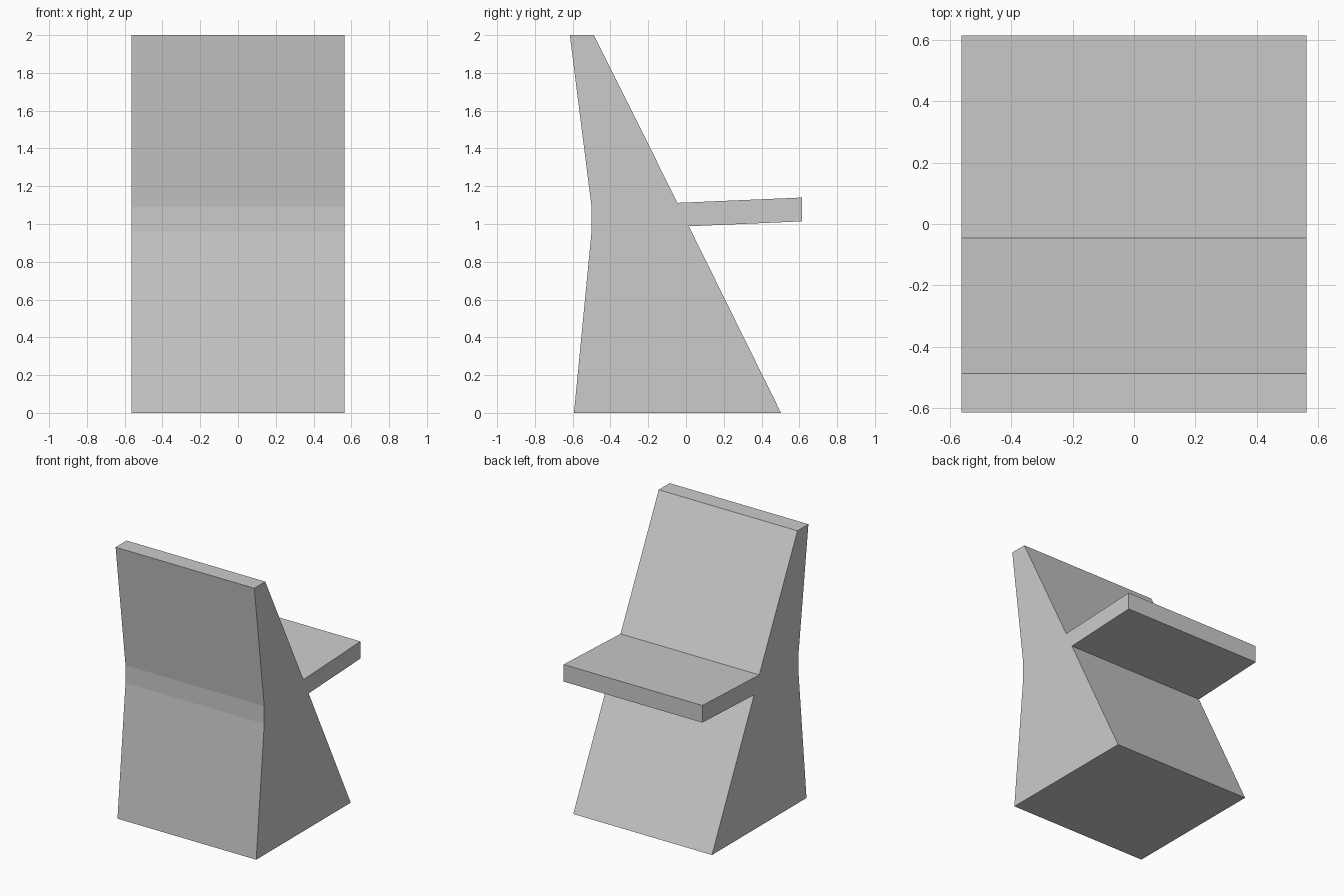
import bpy
import bmesh

cube = bpy.data.objects.get("Cube")
if cube:
    bpy.data.objects.remove(cube, do_unlink=True)

HALF_WIDTH = 0.563

# One plain grey for the whole chair
grey = bpy.data.materials.new("light grey")
grey.use_nodes = True
colour = (0.6, 0.6, 0.6, 1)
grey.diffuse_color = colour
grey.node_tree.nodes["Principled BSDF"].inputs["Base Color"].default_value = colour

# Side profile (y, z): base, seat slab, backrest and creased rear
profile = [
    (-0.593, 0), (0.503, 0),            # foot
    (0.015, 0.988), (0.615, 1.014),     # underside of seat
    (0.615, 1.14), (-0.045, 1.112),     # top of seat
    (-0.488, 2), (-0.615, 2),           # backrest top
    (-0.5, 1.09), (-0.5, 0.96),         # flat band at the rear
]

# Extrude the profile across the width
bm = bmesh.new()
side = bm.faces.new([bm.verts.new((-HALF_WIDTH, y, z)) for y, z in profile])
result = bmesh.ops.extrude_face_region(bm, geom=[side], use_keep_orig=True)
moved = [v for v in result["geom"] if isinstance(v, bmesh.types.BMVert)]
bmesh.ops.translate(bm, verts=moved, vec=(2 * HALF_WIDTH, 0, 0))
bmesh.ops.recalc_face_normals(bm, faces=bm.faces)

mesh = bpy.data.meshes.new("chair")
bm.to_mesh(mesh)
bm.free()
mesh.materials.append(grey)
chair = bpy.data.objects.new("chair", mesh)
bpy.context.collection.objects.link(chair)
